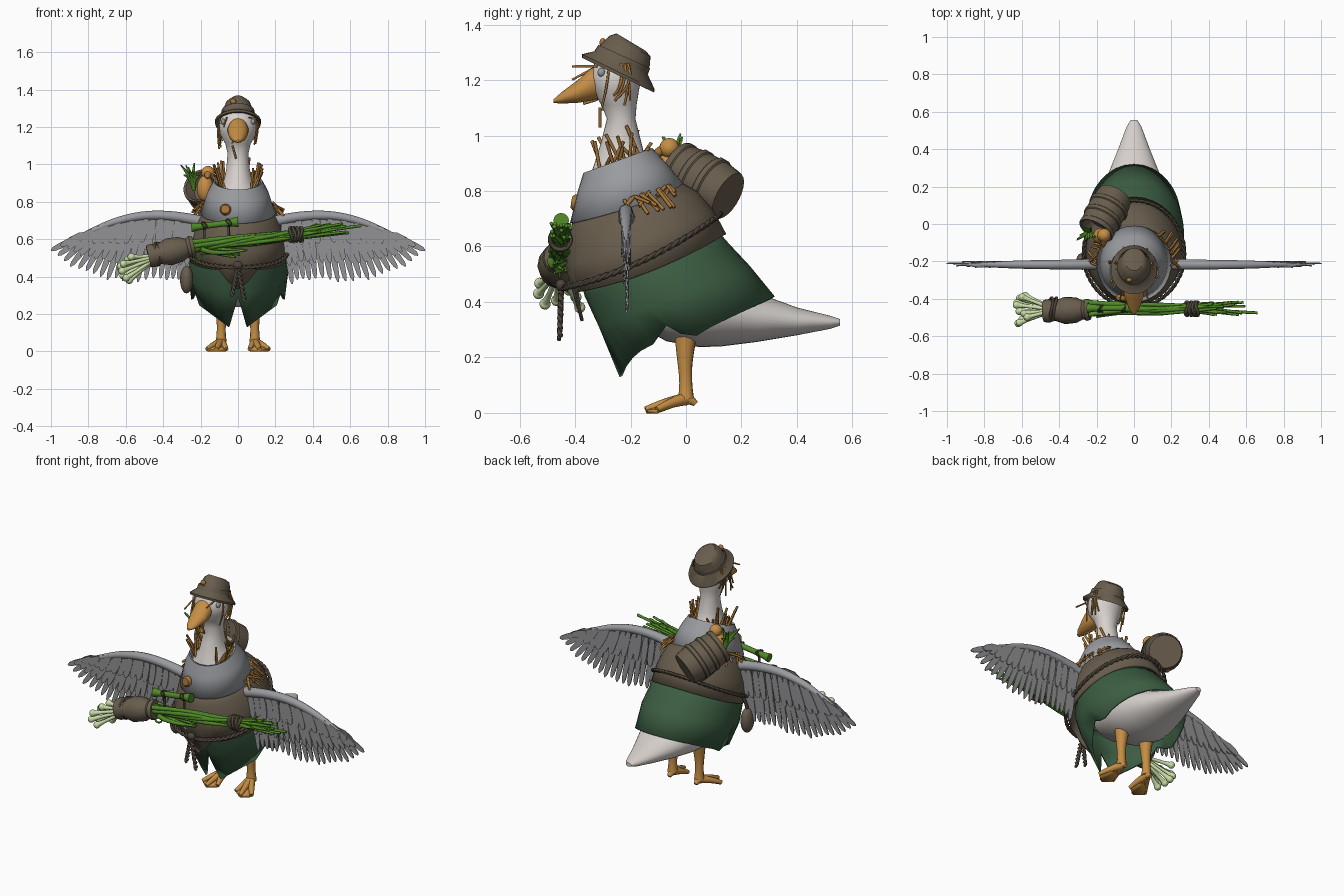
import bpy, bmesh, random
from math import sin, cos, pi, tau
from mathutils import Vector as V

random.seed(4)
if "Cube" in bpy.data.objects:
    bpy.data.objects.remove(bpy.data.objects["Cube"])


def colour(name, r, g, b):
    m = bpy.data.materials.new(name)
    m.use_nodes = True
    m.diffuse_color = (r, g, b, 1)
    m.node_tree.nodes["Principled BSDF"].inputs["Base Color"].default_value = (r, g, b, 1)
    return m


WHITE = colour("plumage white", .68, .64, .61)
GREY = colour("collar grey", .32, .33, .35)
WING = colour("wing grey", .29, .29, .3)
GREEN = colour("coat green", .045, .11, .055)
BROWN = colour("cloth brown", .14, .11, .075)
DARK = colour("rope brown", .075, .058, .042)
ORANGE = colour("beak orange", .56, .27, .06)
STRAW = colour("straw", .38, .18, .04)
LEAF = colour("leaf green", .08, .25, .02)
PALE = colour("stalk pale green", .58, .72, .38)


def add(name, data, mat):
    ob = bpy.data.objects.new(name, data)
    bpy.context.collection.objects.link(ob)
    data.materials.append(mat)
    return ob


def finish(name, bm, mat):
    bmesh.ops.recalc_face_normals(bm, faces=bm.faces)
    me = bpy.data.meshes.new(name)
    bm.to_mesh(me)
    bm.free()
    return add(name, me, mat)


def skin(name, rings, mat, caps=True):
    """Join rings of points into one surface."""
    bm = bmesh.new()
    rows = [[bm.verts.new(p) for p in r] for r in rings]
    n = len(rows[0])
    for a, b in zip(rows, rows[1:]):
        for i in range(n):
            bm.faces.new((a[i], a[(i + 1) % n], b[(i + 1) % n], b[i]))
    if caps:
        bm.faces.new(rows[0])
        bm.faces.new(rows[-1])
    return finish(name, bm, mat)


def ellipse(y1, z1, y2, z2, w, sag=0, n=32):
    """Ring through two points on the centre plane, with half-width w and drooping sides."""
    c, h = V((0, (y1 + y2) / 2, (z1 + z2) / 2)), V((0, (y1 - y2) / 2, (z1 - z2) / 2))
    return [c + h * cos(a) + V((w * sin(a), 0, -sag * sin(a) ** 2)) for a in [tau * i / n for i in range(n)]]


def loft(name, rings, mat, caps=True):
    return skin(name, [ellipse(*r) for r in rings], mat, caps)


def lathe(name, profile, start, end, mat, n=24):
    """Turn (radius, fraction) pairs about the line from start to end."""
    a, d = V(start), V(end) - V(start)
    u = d.orthogonal().normalized()
    v = d.normalized().cross(u)
    return skin(name, [[a + d * t + r * (u * cos(tau * i / n) + v * sin(tau * i / n))
                        for i in range(n)] for r, t in profile], mat)


def tubes(name, paths, mat, bevel=.01, res=2, closed=False):
    """One object of round strands; each path is a list of points or (points, radii)."""
    cu = bpy.data.curves.new(name, 'CURVE')
    cu.dimensions, cu.bevel_depth = '3D', bevel
    cu.bevel_resolution, cu.use_fill_caps, cu.resolution_u = res, True, 5
    for path in paths:
        pts, radii = path if isinstance(path, tuple) else (path, [1] * len(path))
        s = cu.splines.new('NURBS')
        s.points.add(len(pts) - 1)
        for q, p, r in zip(s.points, pts, radii):
            q.co, q.radius = (*p, 1), r
        s.order_u = min(3, len(pts))
        s.use_endpoint_u, s.use_cyclic_u = not closed, closed
    return add(name, cu, mat)


def ball(name, centre, size, mat):
    bm = bmesh.new()
    bmesh.ops.create_uvsphere(bm, u_segments=20, v_segments=12, radius=1)
    for v in bm.verts:
        v.co = V(centre) + V([a * b for a, b in zip(v.co, size)])
    return finish(name, bm, mat)


def mirror(ob):
    ob.modifiers.new("mirror", 'MIRROR')


def thicken(ob, t=.012):
    m = ob.modifiers.new("thickness", 'SOLIDIFY')
    m.thickness = t


# Bird: body with tail, neck and head, beak, eyes
loft("body_and_tail", [(-.2, .5, -.2, .33, .13), (-.07, .5, -.07, .258, .2), (.05, .5, .05, .237, .205),
     (.13, .5, .13, .24, .19), (.25, .435, .25, .255, .145), (.4, .38, .4, .28, .085), (.52, .35, .52, .303, .04),
     (.555, .338, .555, .315, .018)], WHITE)
loft("neck_and_head", [(-.35, .84, -.12, .9, .115), (-.33, .9, -.15, .93, .075), (-.305, .98, -.162, .98, .062),
     (-.285, 1.06, -.182, 1.06, .056), (-.305, 1.11, -.178, 1.11, .068), (-.335, 1.16, -.17, 1.16, .095),
     (-.345, 1.21, -.16, 1.21, .102), (-.33, 1.26, -.165, 1.25, .09), (-.28, 1.3, -.19, 1.29, .045)], WHITE)
loft("beak", [(-.31, 1.255, -.31, 1.135, .045), (-.345, 1.24, -.345, 1.125, .056),
     (-.39, 1.2, -.39, 1.118, .05), (-.45, 1.155, -.45, 1.115, .03), (-.478, 1.13, -.478, 1.118, .01)], ORANGE)
mirror(ball("eye", (.08, -.305, 1.228), (.012, .014, .016), GREY))

# Legs and webbed feet
ankle = V((.09, 0, .05))
toes = [V((.166, -.105, .012)), V((.115, -.146, .012)), V((.062, -.11, .012))]
mirror(tubes("leg", [([(.085, 0, .3), (.088, -.005, .2), (.09, 0, .1), ankle], [1.8, 1.15, .85, 1.2])],
             ORANGE, .025, 3))
mirror(tubes("toe", [([ankle, ankle.lerp(t, .5) + V((0, 0, .008)), t], [1.8, 1.4, .85])
                     for t in toes + [V((.09, .035, .032))]], ORANGE, .013, 3))
bm = bmesh.new()
va, *vt = [bm.verts.new(p) for p in [ankle] + toes]
for a, b in zip(vt, vt[1:]):
    bm.faces.new((va, a, b))
web = finish("foot_web", bm, ORANGE)
thicken(web, .014)
mirror(web)

# Clothing: coat split into two front points with side notches, cape with dipped front, collar
coat = loft("coat", [(-.38, .48, .12, .65, .235), (-.365, .42, .155, .61, .255),
            (-.32, .31, .23, .53, .268), (-.245, .15, .32, .42, .25)], GREEN, False)
for v in coat.data.vertices[96:]:
    if v.index in range(97, 105) or v.index >= 120:
        v.co.z = .13 + .74 * (abs(v.co.x) - .05)
for i, z in ((102, .315), (122, .315), (103, .285), (121, .285)):
    coat.data.vertices[i].co.z = z
coat.data.vertices[96].co = (0, -.29, .29)
coat.data.vertices[64].co.z += .03
cape = loft("cape", [(-.39, .74, -.05, .85, .14), (-.425, .64, .04, .8, .215), (-.435, .53, .1, .73, .25, .01),
            (-.42, .43, .145, .645, .268, .03)], BROWN, False)
for i, dip in ((96, .1), (97, .06), (127, .06)):
    cape.data.vertices[i].co += V((0, .04 * dip / .1, -dip))
collar = loft("collar", [(-.36, .865, -.14, .945, .12), (-.37, .865, -.122, .955, .13),
              (-.39, .8, -.07, .9, .163), (-.418, .685, 0, .815, .2, .01)], GREY, False)
for ob in (coat, cape, collar):
    thicken(ob)
lathe("button", [(.022, 0), (.03, .3), (.03, .7), (.022, 1)], (-.065, -.38, .755), (-.068, -.412, .76), STRAW)


# Twisted ropes
def twist(path, turns, r):
    n = len(path)
    return [[V(p) + r * V((cos(a), sin(a) * .5, sin(a))) for i, p in enumerate(path)
             for a in [tau * turns * i / n + k * pi]] for k in (0, 1)]


tubes("belt_rope", twist(ellipse(-.443, .45, .125, .715, .268, .035, 200), 30, .006), DARK, .0075, 1, True)
for x, z in ((-.03, .3), (.035, .27)):
    line = [V((0, -.45, .46)).lerp(V((x, -.455, z)), i / 24) for i in range(25)]
    tubes("rope_end", twist(line, 4, .007), DARK, .008, 1)
ball("rope_knot", (0, -.45, .46), (.025, .02, .022), DARK)
ball("belt_pouch", (-.275, -.2, .385), (.035, .045, .075), BROWN)
tubes("pouch_strap", [[(-.275, -.2, .44), (-.28, -.19, .5), (-.24, -.16, .58)]], DARK, .01)

# Hat
loft("hat", [(-.3, 1.275, -.15, 1.205, .08), (-.375, 1.28, -.115, 1.155, .122), (-.375, 1.293, -.113, 1.166, .124),
     (-.325, 1.305, -.14, 1.225, .088), (-.305, 1.33, -.13, 1.255, .078), (-.275, 1.36, -.128, 1.285, .066),
     (-.25, 1.368, -.145, 1.305, .045)], BROWN)
loft("hat_band", [(-.33, 1.305, -.137, 1.222, .092), (-.316, 1.327, -.129, 1.243, .088)], BROWN, False)
ball("hat_pin", (-.025, -.3, 1.335), (.016, .012, .016), STRAW)

# Wings: arm along the leading edge and layers of feathers fanning outwards
arm = [V(p) for p in ((.13, -.213, .68), (.27, -.217, .715), (.45, -.217, .732), (.6, -.217, .712),
                      (.75, -.217, .662), (.92, -.217, .58))]
tips = [V(p) for p in ((.29, -.215, .36), (.41, -.215, .365), (.56, -.215, .37), (.72, -.215, .37),
                       (.87, -.215, .43), (1, -.215, .54))]


def along(pts, t):
    f = min(t, .9999) * (len(pts) - 1)
    return pts[int(f)].lerp(pts[int(f) + 1], f - int(f))


def feather(bm, root, tip, w, y):
    d = tip - root
    side = V((d.z, 0, -d.x)).normalized() * w
    shape = ((0, .5), (.35, 1), (.75, .95), (.93, .7), (1, .2), (1, -.2), (.93, -.7), (.75, -.95), (.35, -1), (0, -.5))
    front, back = ([bm.verts.new(root + d * t + side * s + V((0, y + o - .005 * (1 - abs(s)), 0)))
                    for t, s in shape] for o in (-.003, .003))
    bm.faces.new(front)
    bm.faces.new(back)
    for i in range(len(shape)):
        j = (i + 1) % len(shape)
        bm.faces.new((front[i], front[j], back[j], back[i]))


bm = bmesh.new()
for count, reach, w, y in ((20, 1, .0165, .004), (19, .72, .018, -.005), (16, .42, .02, -.011), (16, .55, .02, .013)):
    for i in range(count):
        t = i / (count - 1)
        root = along(arm, .16 + .72 * t)
        tip = root.lerp(along(tips, t), reach * random.uniform(.92, 1) if 0 < t < 1 else reach)
        feather(bm, root, tip, w, y + .003 * (i % 2))
mirror(finish("wing_feathers", bm, WING))
mirror(tubes("wing_arm", [(arm, [1.25, 1.1, 1, .9, .65, .25])], GREY, .025, 4))

# Barrel basket carried on the back, with a duckling and leaves
b0, b1 = V((-.205, -.035, .887)), V((-.1, .152, .782))
lathe("barrel", [(.06, .25), (.085, .02), (.096, 0), (.1, .04), (.1, .1), (.095, .12), (.101, .3), (.107, .32),
      (.107, .4), (.102, .42), (.104, .6), (.11, .62), (.11, .7), (.103, .72), (.097, .92), (.092, 1)], b0, b1, BROWN)
ball("duckling_body", (-.175, -.065, .87), (.045, .045, .072), ORANGE)
ball("duckling_head", (-.16, -.06, .955), (.036, .036, .036), ORANGE)
lathe("duckling_beak", [(.02, 0), (.016, .5), (.004, 1)], (-.16, -.08, .95), (-.165, -.125, .925), STRAW, 10)
tubes("barrel_leaves", [([(-.235, -.03, .86), (-.245, -.05, .93),
      (-.25 + random.uniform(-.06, .05), -.05 + random.uniform(-.05, .04), random.uniform(.94, 1.01))], [1, 1.2, .3])
      for i in range(12)], LEAF, .011)
tubes("shoulder_strap", [[(-.21, -.07, .8), (-.22, .03, .76), (-.16, .1, .71)]], DARK, .014)

# Leek bundle held across the front
def near(x, z, s=.03):
    return V((x, -.453 + random.uniform(-s, s) * 1.25, z + random.uniform(-s, s)))


tubes("leek_leaves", [([near(-.27, .555), near(0, .585, .03), near(.31, .622, .02),
      near(random.uniform(.42, .6), .66, .03)], [1.3, 1.1, .9, .6]) for i in range(22)]
      + [([near(-.1, .57, .01), V((.3, -.455, .625)), V((.66, -.475, .672))], [1, 1, .7])], LEAF, .011)
tubes("leek_loose_leaves", [([near(-.2, .56), near(-.12, .53, .025), near(random.uniform(-.08, .05), .525, .025)],
      [1.2, 1.1, .4]) for i in range(9)], LEAF, .012)
neck = V((-.42, -.458, .51))
bulbs = [V((-.55 - .085 * sin(pi * (i + 2) / 13) + random.uniform(-.02, .02), -.458 + .075 * cos(i * 2.3),
            .38 + .0125 * i)) for i in range(11)]
tubes("leek_stalks", [([neck, neck.lerp(p, .5), neck.lerp(p, .85), p], [.9, .8, .8, 1.5]) for p in bulbs],
      PALE, .0125, 3)
for p in bulbs:
    ball("leek_bulb", p, (.02, .02, .02), PALE)
lathe("leek_wrap", [(.04, .02), (.06, 0), (.064, .1), (.054, .22), (.074, .45), (.068, .7), (.05, .85), (.06, .92),
      (.054, 1), (.03, 1)], (-.48, -.465, .508), (-.235, -.458, .563), BROWN, 13)


def binding(name, x, z, r, count, gap, thick):
    rings = [[(x + gap * (k - (count - 1) / 2) + .008 * sin(2 * a + k), -.453 + r * cos(a), z + r * sin(a))
              for a in [tau * i / 16 for i in range(16)]] for k in range(count)]
    tubes(name, rings, DARK, thick, 1, True)


binding("bundle_binding", .31, .625, .037, 4, .018, .009)
binding("wrap_binding", -.43, .52, .06, 2, .02, .008)
lathe("scope_leek", [(.012, 0), (.026, 0), (.02, .12), (.016, .3), (.016, .7), (.021, .85), (.028, 1), (.015, 1)],
      (-.25, -.45, .662), (0, -.45, .693), LEAF, 16)
for x in (-.18, -.05):
    binding("scope_binding", x, .672 + (x + .18) * .12, .019, 2, .012, .004)
    tubes("scope_mount", [[(x, -.45, .67), (x, -.45, .59)]], DARK, .007)
tubes("trigger_guard", [[(-.24, -.455, .54), (-.25, -.455, .485), (-.19, -.455, .49), (-.185, -.455, .55)]], LEAF, .005)

# Straw stuffing at the neck, shoulders and under the hat
straws = []
for side in (-1, 1):
    for i in range(13):
        a = side * (.25 + .6 * i / 12) * pi
        base = V((.1 * sin(a), -.245 - .09 * cos(a), .89 - .03 * cos(a)))
        straws.append([base, base + V((.025 * sin(a) + random.uniform(-.01, .01), random.uniform(-.06, .05),
                                       random.uniform(.03, .12)))])
    for i in range(15):
        a = side * random.uniform(.45, .8) * pi
        base = V((.2 * sin(a), -.2 - .18 * cos(a), .775 - .06 * cos(a)))
        straws.append([base, base + V((.045 * sin(a), random.uniform(-.05, .06), random.uniform(-.07, -.02)))])
tubes("straw_stuffing", straws, STRAW, .0065, 1)
hair = []
for side in (-1, 1):
    for i in range(7):
        y, x = random.uniform(-.29, -.2), random.uniform(.09, .102)
        hair.append([(side * x, y, 1.26), (side * (x + .02), y + random.uniform(-.01, .03), 1.19),
                     (side * (x + random.uniform(-.01, .01)), y + random.uniform(-.06, .02), random.uniform(1.08, 1.16))])
    hair.append([(side * .06, -.32, 1.25), (side * .075, -.41, random.uniform(1.2, 1.25))])
tubes("straw_hair", hair, STRAW, .0045, 1)
tubes("beak_twig", [[(-.02, -.32, 1.13), (-.03, -.37, 1.115)], [(-.03, -.31, 1.1), (-.01, -.31, 1.03)]], STRAW, .005)

# Smooth shading with sharp creases
bpy.ops.object.select_all(action='DESELECT')
for ob in bpy.context.collection.objects:
    if ob.type == 'MESH':
        ob.select_set(True)
        bpy.context.view_layer.objects.active = ob
bpy.ops.object.shade_smooth_by_angle(angle=.7)
